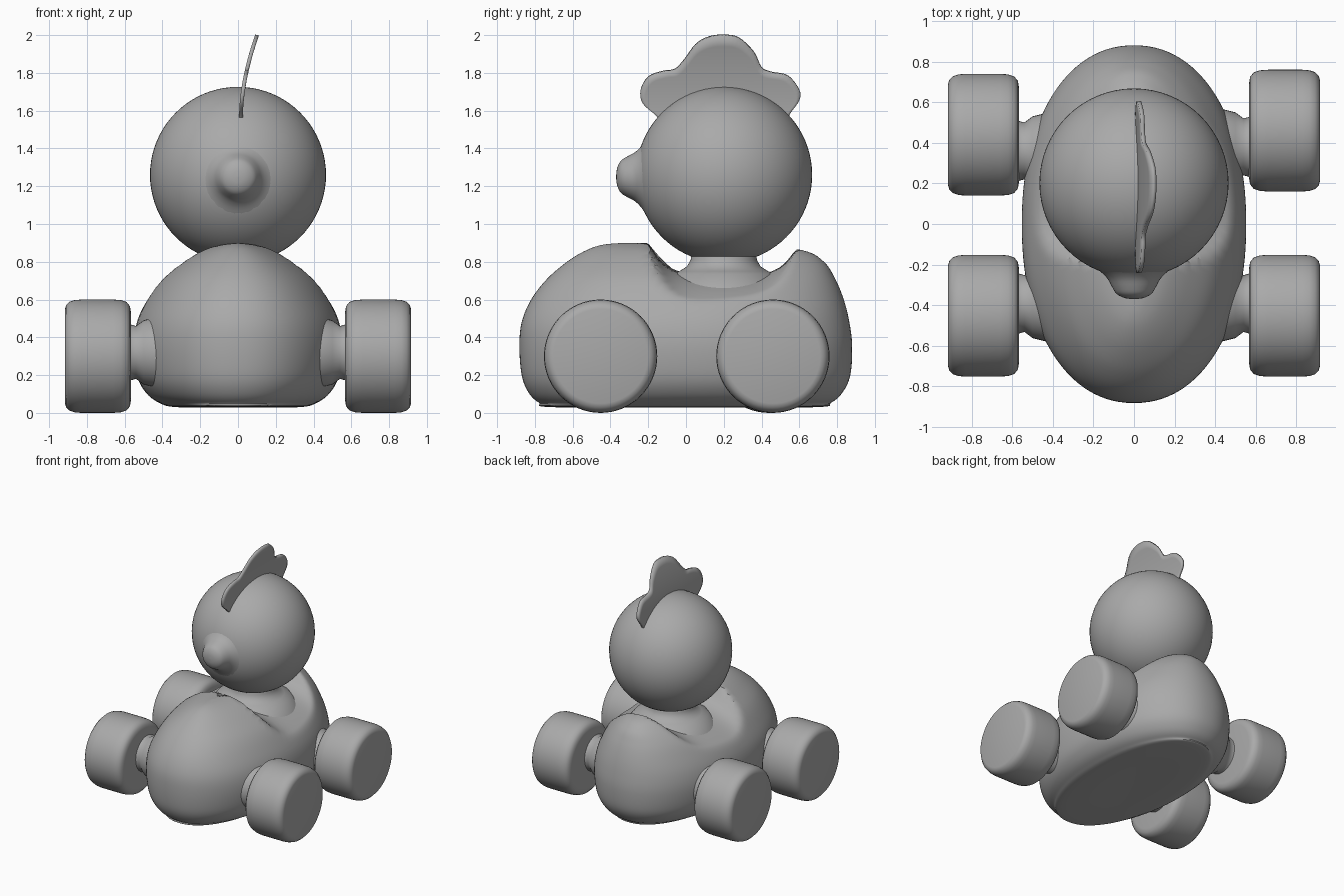
import bpy, bmesh, math
from mathutils import Vector, Matrix

cube = bpy.data.objects.get("Cube")
if cube:
    bpy.data.objects.remove(cube, do_unlink=True)

grey = bpy.data.materials.new("plain grey")
grey.diffuse_color = (0.4, 0.4, 0.4, 1)
grey.use_nodes = True
grey.node_tree.nodes["Principled BSDF"].inputs["Base Color"].default_value = (0.4, 0.4, 0.4, 1)


def finish(name, bm, angle=40):
    bmesh.ops.recalc_face_normals(bm, faces=bm.faces)
    mesh = bpy.data.meshes.new(name)
    bm.to_mesh(mesh)
    bm.free()
    mesh.materials.append(grey)
    ob = bpy.data.objects.new(name, mesh)
    bpy.context.collection.objects.link(ob)
    bpy.ops.object.select_all(action='DESELECT')
    ob.select_set(True)
    bpy.context.view_layer.objects.active = ob
    bpy.ops.object.shade_smooth_by_angle(angle=math.radians(angle))
    return ob


def smooth_path(points, steps):
    """Catmull-Rom resampling of a list of tuples."""
    p = [Vector(q) for q in points]
    p = [p[0]] + p + [p[-1]]
    out = []
    for a, b, c, d in zip(p, p[1:], p[2:], p[3:]):
        for k in range(steps):
            t = k / steps
            out.append(0.5 * (2 * b + (c - a) * t + (2 * a - 5 * b + 4 * c - d) * t ** 2
                              + (3 * b - a - 3 * c + d) * t ** 3))
    return out + [p[-1]]


def skin(bm, rings, closed=True, caps=True):
    rows = [[bm.verts.new(co) for co in ring] for ring in rings]
    n = len(rows[0])
    for lo, hi in zip(rows, rows[1:]):
        for i in range(n if closed else n - 1):
            j = (i + 1) % n
            bm.faces.new((lo[i], lo[j], hi[j], hi[i]))
    if caps:
        bm.faces.new(rows[0])
        bm.faces.new(rows[-1])


def lathe(name, profile, matrix, segs=64, angle=40):
    """Revolve (radius, height) pairs around z, then place with matrix."""
    bm = bmesh.new()
    turn = [2 * math.pi * i / segs for i in range(segs)]
    skin(bm, [[(r * math.cos(a), r * math.sin(a), h) for a in turn] for r, h in profile])
    bm.transform(matrix)
    return finish(name, bm, angle)


# Car body: stacked ovals (z, half width, front y, rear y) with a saddle scooped from the top
sections = [(0.03, 0.005, -0.01, 0.01), (0.03, 0.32, -0.70, 0.68), (0.055, 0.42, -0.78, 0.77),
            (0.11, 0.49, -0.835, 0.83), (0.20, 0.535, -0.87, 0.87), (0.35, 0.553, -0.882, 0.88),
            (0.48, 0.535, -0.87, 0.865), (0.60, 0.48, -0.82, 0.835), (0.71, 0.405, -0.735, 0.79),
            (0.80, 0.30, -0.63, 0.73), (0.86, 0.20, -0.53, 0.62), (0.89, 0.10, -0.44, 0.35),
            (0.90, 0.004, -0.33, -0.32)]


def soft_min(a, b, k=0.03):
    h = max(k - abs(a - b), 0) / k
    return min(a, b) - h * h * k / 4


def saddle(x, y):
    return 0.73 - 0.6 * x * x + 0.18 * abs((y - 0.2) / 0.4) ** 5


rings = []
for z, w, front, rear in smooth_path(sections, 7):
    ring = []
    for i in range(112):
        a = 2 * math.pi * i / 112
        c, s = math.cos(a), math.sin(a)
        x = w * math.copysign(abs(c) ** 0.93, c)
        y = (front + rear) / 2 + (rear - front) / 2 * math.copysign(abs(s) ** 0.93, s)
        ring.append((x, y, soft_min(z, saddle(x, y)) if z > 0.4 else z))
    rings.append(ring)
bm = bmesh.new()
skin(bm, rings)
finish("car_body", bm, 35)

# Flared neck rising from the saddle
lathe("neck", [(0.34, 0.66), (0.28, 0.735), (0.235, 0.75), (0.195, 0.775), (0.175, 0.81), (0.17, 0.9)],
      Matrix.Translation((0, 0.2, 0)), angle=60)

# Round head
bm = bmesh.new()
bmesh.ops.create_uvsphere(bm, u_segments=64, v_segments=40, radius=0.466,
                          matrix=Matrix.Translation((0, 0.202, 1.26)))
finish("head", bm, 60)

# Blunt beak blended into the face
beak = [(0.002, 0.37), (0.045, 0.365), (0.085, 0.345), (0.108, 0.31), (0.13, 0.27),
        (0.165, 0.235), (0.22, 0.198), (0.24, 0.16)]
lathe("beak", smooth_path(beak, 3),
      Matrix.Translation((0, 0, 1.25)) @ Matrix.Rotation(math.pi / 2, 4, 'X'), angle=70)

# Three-lobed comb, a thin sheet leaning to the left
outline = [(-0.13, 1.54), (-0.165, 1.58), (-0.23, 1.64), (-0.24, 1.71), (-0.20, 1.78), (-0.12, 1.81),
           (-0.06, 1.82), (-0.01, 1.87), (0.05, 1.95), (0.12, 1.99), (0.20, 2.0), (0.28, 1.985),
           (0.36, 1.91), (0.40, 1.83), (0.45, 1.805), (0.54, 1.785), (0.60, 1.71), (0.60, 1.655),
           (0.555, 1.59), (0.53, 1.54)]
rows = []
for k in range(9):
    t = k / 8
    row = []
    for y, z in smooth_path(outline, 4):
        base_y = 0.2 + (y - 0.2) * 0.55
        yy, zz = base_y + (y - base_y) * t, 1.54 + (z - 1.54) * t
        row.append((0.016 + 0.085 * (max(zz - 1.57, 0) / 0.43) ** 1.8, yy, zz))
    rows.append(row)
bm = bmesh.new()
skin(bm, rows, closed=False, caps=False)
bmesh.ops.remove_doubles(bm, verts=bm.verts, dist=0.0005)
comb = finish("comb", bm)
solid = comb.modifiers.new("thickness", 'SOLIDIFY')
solid.thickness = 0.02
solid.offset = 0

# Wheels with rounded rims, and their stub axles
tyre = [(0.235, 0.567), (0.265, 0.572), (0.287, 0.59), (0.297, 0.62), (0.30, 0.66), (0.30, 0.83),
        (0.297, 0.865), (0.288, 0.892), (0.27, 0.91), (0.25, 0.916)]
stub = [(0.19, 0.42), (0.17, 0.50), (0.14, 0.54), (0.15, 0.575)]
for side, sign in (("left", 1), ("right", -1)):
    for end, y in (("front", -0.452), ("rear", 0.45 + 0.01 * sign)):
        place = Matrix.Translation((0, y, 0.30)) @ Matrix.Rotation(sign * math.pi / 2, 4, 'Y')
        lathe(f"{end}_{side}_wheel", tyre, place)
        inward = Matrix.Translation((0, -0.08 if end == "rear" else 0.06, 0.02))
        lathe(f"{end}_{side}_axle", stub, inward @ place, 40, 60)
